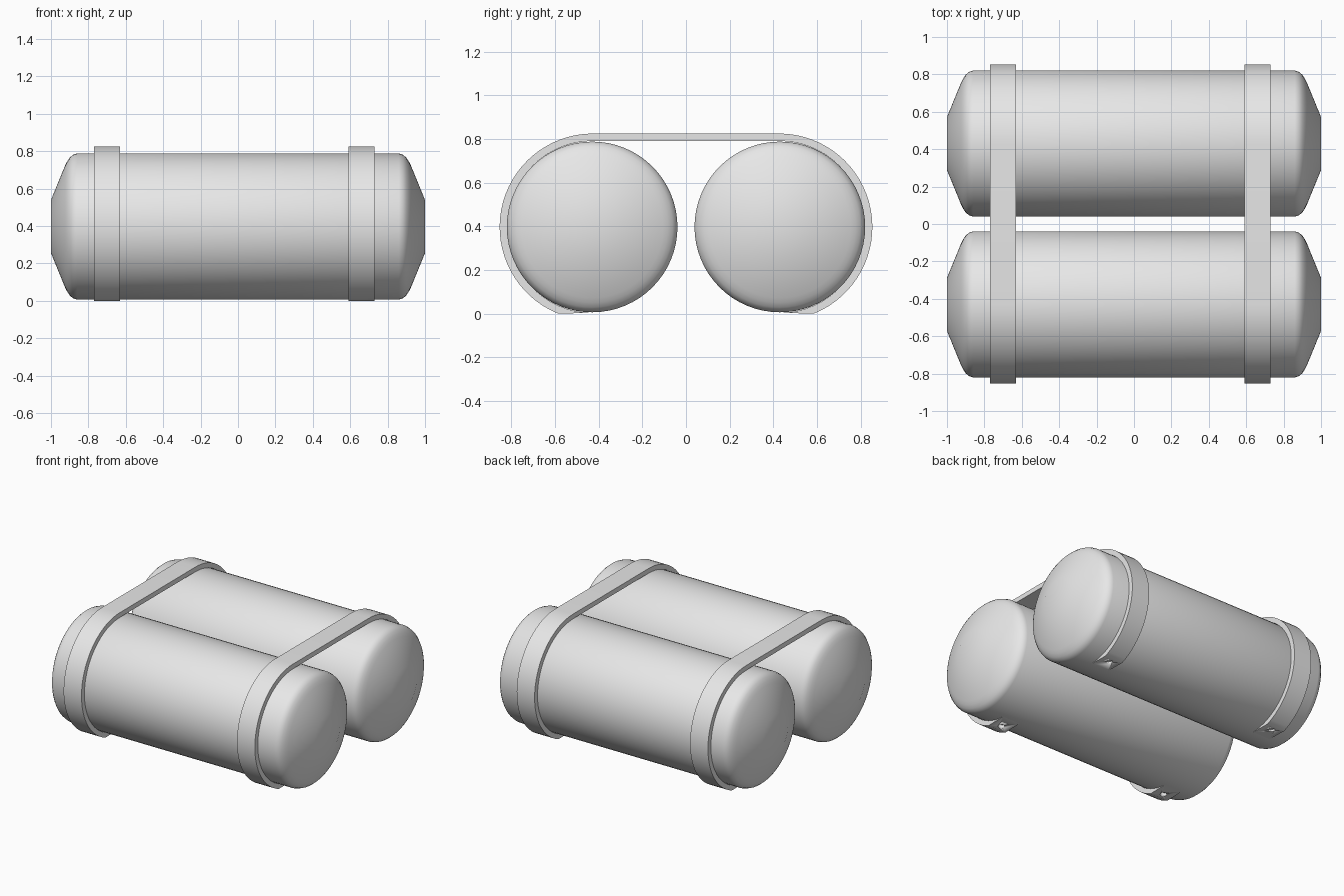
import bpy, bmesh, math
from mathutils import Matrix, Vector

cube = bpy.data.objects.get("Cube")
if cube:
    bpy.data.objects.remove(cube, do_unlink=True)

TANK_Y, TANK_Z, TANK_R = 0.43, 0.397, 0.391
STRAP_Y, STRAP_OUT, STRAP_IN = 0.426, 0.428, 0.394
STRAP_X = {"right": -0.70, "left": 0.66}
STRAP_HALF = 0.07
HOLE_Y, HOLE_R = 0.54, 0.022


def make_material(name, value):
    mat = bpy.data.materials.new(name)
    mat.use_nodes = True
    colour = (value, value, value, 1)
    mat.diffuse_color = colour
    mat.node_tree.nodes["Principled BSDF"].inputs["Base Color"].default_value = colour
    return mat


grey = make_material("light_grey", 0.8)


def finish(name, bm, smooth_angle=30):
    bmesh.ops.recalc_face_normals(bm, faces=bm.faces)
    mesh = bpy.data.meshes.new(name)
    bm.to_mesh(mesh)
    bm.free()
    mesh.materials.append(grey)
    obj = bpy.data.objects.new(name, mesh)
    bpy.context.collection.objects.link(obj)
    bpy.ops.object.select_all(action="DESELECT")
    obj.select_set(True)
    bpy.context.view_layer.objects.active = obj
    bpy.ops.object.shade_smooth_by_angle(angle=math.radians(smooth_angle))
    return obj


# Tanks: lathed profile with rounded shoulders, sloping ends and flat discs
def make_tank(name, y):
    end = [(1.0, 0.0), (1.0, 0.142), (0.925, 0.325), (0.914, 0.347),
           (0.9, 0.368), (0.883, 0.383), (0.86, TANK_R)]
    profile = end + [(-x, r) for x, r in reversed(end)]
    bm = bmesh.new()
    verts = [bm.verts.new((x, y, TANK_Z + r)) for x, r in profile]
    edges = [bm.edges.new(pair) for pair in zip(verts, verts[1:])]
    bmesh.ops.spin(bm, geom=verts + edges, cent=(0, y, TANK_Z), axis=(1, 0, 0),
                   angle=math.tau, steps=64)
    bmesh.ops.remove_doubles(bm, verts=bm.verts, dist=0.0001)
    return finish(name, bm)


make_tank("front_tank", -TANK_Y)
make_tank("back_tank", TANK_Y)


# Straps: band around both tanks, ending in flat feet
def half_path(radius, start, steps=32):
    stop = math.pi / 2
    path = []
    for i in range(steps + 1):
        a = start + (stop - start) * i / steps
        path.append((-STRAP_Y + radius * math.cos(a), TANK_Z + radius * math.sin(a)))
    return path


def whole_path(radius, start):
    half = half_path(radius, start)
    return half + [(-y, z) for y, z in reversed(half)]


outer = whole_path(STRAP_OUT, math.pi + math.asin(TANK_Z / STRAP_OUT))
inner = whole_path(STRAP_IN, math.radians(268))


def make_strap(name, x):
    bm = bmesh.new()
    rings = []
    for o, i in zip(outer, inner):
        corners = [(x - STRAP_HALF, *o), (x + STRAP_HALF, *o),
                   (x + STRAP_HALF, *i), (x - STRAP_HALF, *i)]
        rings.append([bm.verts.new(c) for c in corners])
    for a, b in zip(rings, rings[1:]):
        for k in range(4):
            n = (k + 1) % 4
            bm.faces.new((a[k], a[n], b[n], b[k]))
    bm.faces.new(rings[0])
    bm.faces.new(rings[-1])
    return finish(name, bm)


# Bolt holes through the feet
def make_cutter(name, x):
    bm = bmesh.new()
    for y in (-HOLE_Y, HOLE_Y):
        bmesh.ops.create_cone(bm, cap_ends=True, segments=24, radius1=HOLE_R,
                              radius2=HOLE_R, depth=0.2,
                              matrix=Matrix.Translation(Vector((x, y, 0))))
    cutter = finish(name, bm)
    cutter.hide_render = True
    return cutter


for side, x in STRAP_X.items():
    strap = make_strap(side + "_strap", x)
    cutter = make_cutter(side + "_bolt_hole_cutter", x)
    cut = strap.modifiers.new("bolt_holes", "BOOLEAN")
    cut.operation = "DIFFERENCE"
    cut.solver = "EXACT"
    cut.object = cutter
    # Bake the cut so that the cutter can go
    bpy.ops.object.select_all(action="DESELECT")
    strap.select_set(True)
    bpy.context.view_layer.objects.active = strap
    bpy.ops.object.modifier_apply(modifier=cut.name)
    bpy.data.objects.remove(cutter, do_unlink=True)
